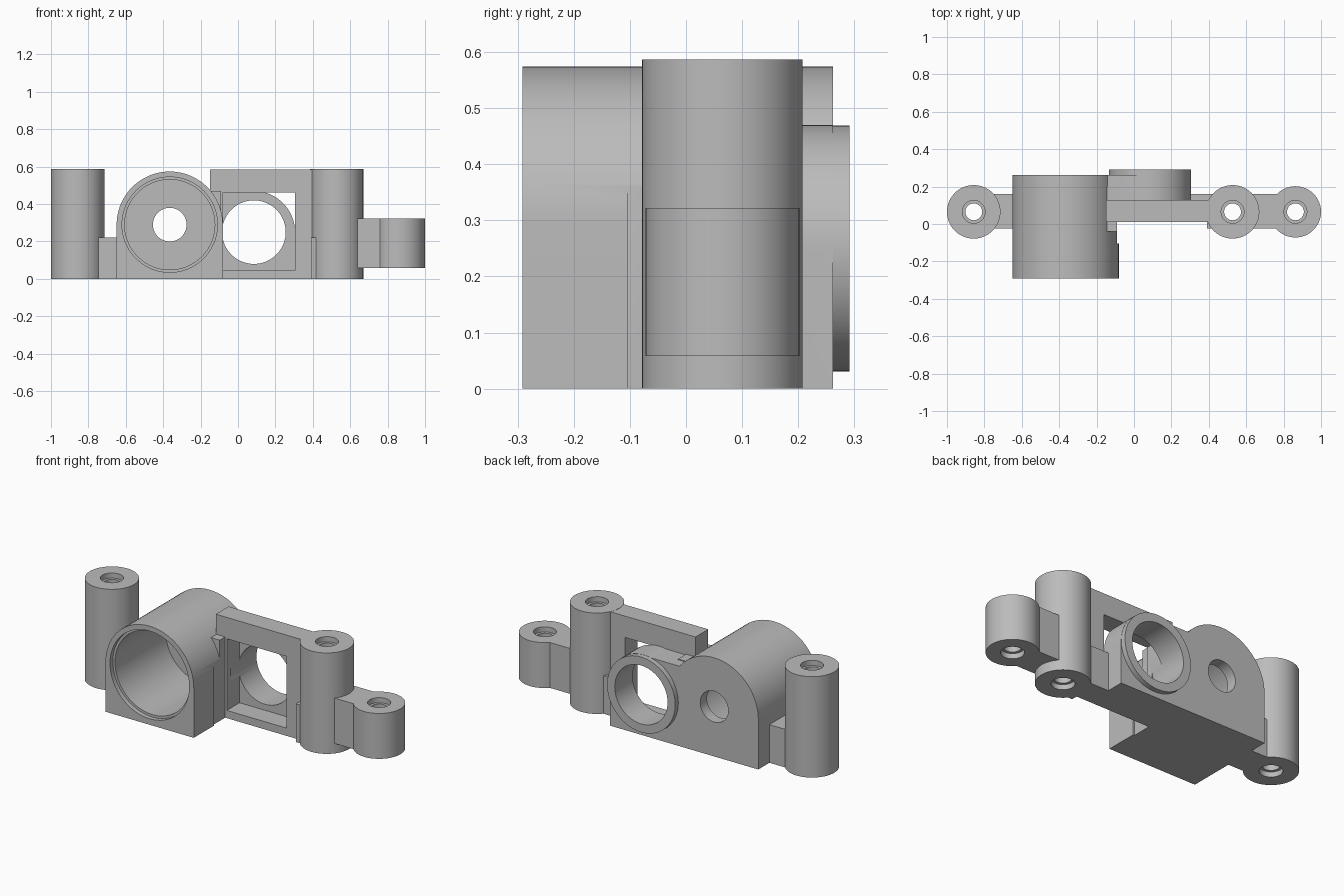
import bpy, bmesh, math

if "Cube" in bpy.data.objects:
    bpy.data.objects.remove(bpy.data.objects["Cube"])

SEG = 72
grey = bpy.data.materials.new("plain_grey")
grey.diffuse_color = (0.5, 0.5, 0.5, 1)
grey.use_nodes = True
grey.node_tree.nodes["Principled BSDF"].inputs["Base Color"].default_value = grey.diffuse_color


def make(name, bm):
    bmesh.ops.recalc_face_normals(bm, faces=bm.faces)
    me = bpy.data.meshes.new(name)
    bm.to_mesh(me)
    bm.free()
    me.materials.append(grey)
    ob = bpy.data.objects.new(name, me)
    bpy.context.collection.objects.link(ob)
    return ob


def prism(name, pts, axis, a, b, scale=1):
    """Extrude a 2D outline along y or z from a to b."""
    bm = bmesh.new()
    put = (lambda p, t: (p[0], t, p[1])) if axis == 'y' else (lambda p, t: (p[0], p[1], t))
    lo = [bm.verts.new(put(p, a)) for p in pts]
    hi = [bm.verts.new(put(p, b)) for p in pts]
    bm.faces.new(lo)
    bm.faces.new(hi)
    n = len(pts)
    for i in range(n):
        j = (i + 1) % n
        bm.faces.new((lo[i], lo[j], hi[j], hi[i]))
    return make(name, bm)


def cyl(name, c, r, axis, a, b):
    pts = [(c[0] + r * math.cos(2 * math.pi * i / SEG),
            c[1] + r * math.sin(2 * math.pi * i / SEG)) for i in range(SEG)]
    return prism(name, pts, axis, a, b)


def arch(name, c, r, a, b):
    """Round top, square bottom standing on z = 0."""
    half = SEG // 2
    pts = [(c[0] + r * math.cos(math.pi * i / half),
            c[1] + r * math.sin(math.pi * i / half)) for i in range(half + 1)]
    return prism(name, pts + [(c[0] - r, 0), (c[0] + r, 0)], 'y', a, b)


def box(name, x0, x1, y0, y1, z0, z1):
    return prism(name, [(x0, z0), (x1, z0), (x1, z1), (x0, z1)], 'y', y0, y1)


def combine(body, tool, op):
    bpy.context.view_layer.objects.active = body
    m = body.modifiers.new("join", 'BOOLEAN')
    m.operation, m.solver, m.object = op, 'EXACT', tool
    bpy.ops.object.modifier_apply(modifier=m.name)
    bpy.data.objects.remove(tool, do_unlink=True)


BARREL = (-0.365, 0.29)
RING = (0.085, 0.25)
PY = 0.065
POSTS = [(-0.857, 0.143, 0, 0.587), (0.527, 0.143, 0, 0.587), (0.863, 0.137, 0.058, 0.322)]

# Barrel housing with a small side step
body = arch("mounting_bracket", BARREL, 0.284, -0.291, 0.262)
combine(body, box("side_step", -0.09, 0, -0.104, 0.05, -0.1, 0.7), 'DIFFERENCE')

# Solid parts
solids = [
    box("web", -0.365, -0.09, -0.04, 0.2, 0, 0.47),
    box("frame_plate", -0.15, 0.5, 0.01, 0.127, 0, 0.586),
    arch("ring_back", RING, 0.22, 0.1, 0.262),
    box("back_web", -0.365, 0.085, 0.1, 0.262, 0, 0.465),
    cyl("ring", RING, 0.219, 'y', 0.2, 0.291),
    box("left_strap", -0.857, -0.5, -0.025, 0.16, 0, 0.222),
    box("middle_strap", 0.39, 0.527, -0.025, 0.16, 0, 0.222),
    box("middle_strap_back", 0.28, 0.45, 0.05, 0.16, 0, 0.222),
    box("right_strap", 0.53, 0.86, -0.025, 0.16, 0.058, 0.322),
]
for x, r, z0, z1 in POSTS:
    solids.append(cyl("post", (x, PY), r, 'z', z0, z1))
for s in solids:
    combine(body, s, 'UNION')

# Bores, pocket and screw holes with wider mouths
cuts = [
    cyl("barrel_mouth", BARREL, 0.255, 'y', -0.4, -0.265),
    cyl("barrel_bore", BARREL, 0.241, 'y', -0.3, 0.2),
    cyl("barrel_rear_hole", BARREL, 0.09, 'y', 0.1, 0.4),
    box("square_pocket", -0.079, 0.305, -0.02, 0.127, 0.045, 0.462),
    cyl("ring_bore", RING, 0.17, 'y', 0.05, 0.4),
]
for x, r, z0, z1 in POSTS:
    cuts.append(cyl("screw_hole", (x, PY), 0.045, 'z', z0 - 0.1, z1 + 0.1))
    cuts.append(cyl("screw_mouth_top", (x, PY), 0.061, 'z', z1 - 0.03, z1 + 0.1))
    cuts.append(cyl("screw_mouth_bottom", (x, PY), 0.061, 'z', z0 - 0.1, z0 + 0.03))
for c in cuts:
    combine(body, c, 'DIFFERENCE')

# Smooth round walls, keep edges sharp
bpy.ops.object.select_all(action='DESELECT')
body.select_set(True)
bpy.context.view_layer.objects.active = body
bpy.ops.object.shade_smooth_by_angle(angle=math.radians(30))
